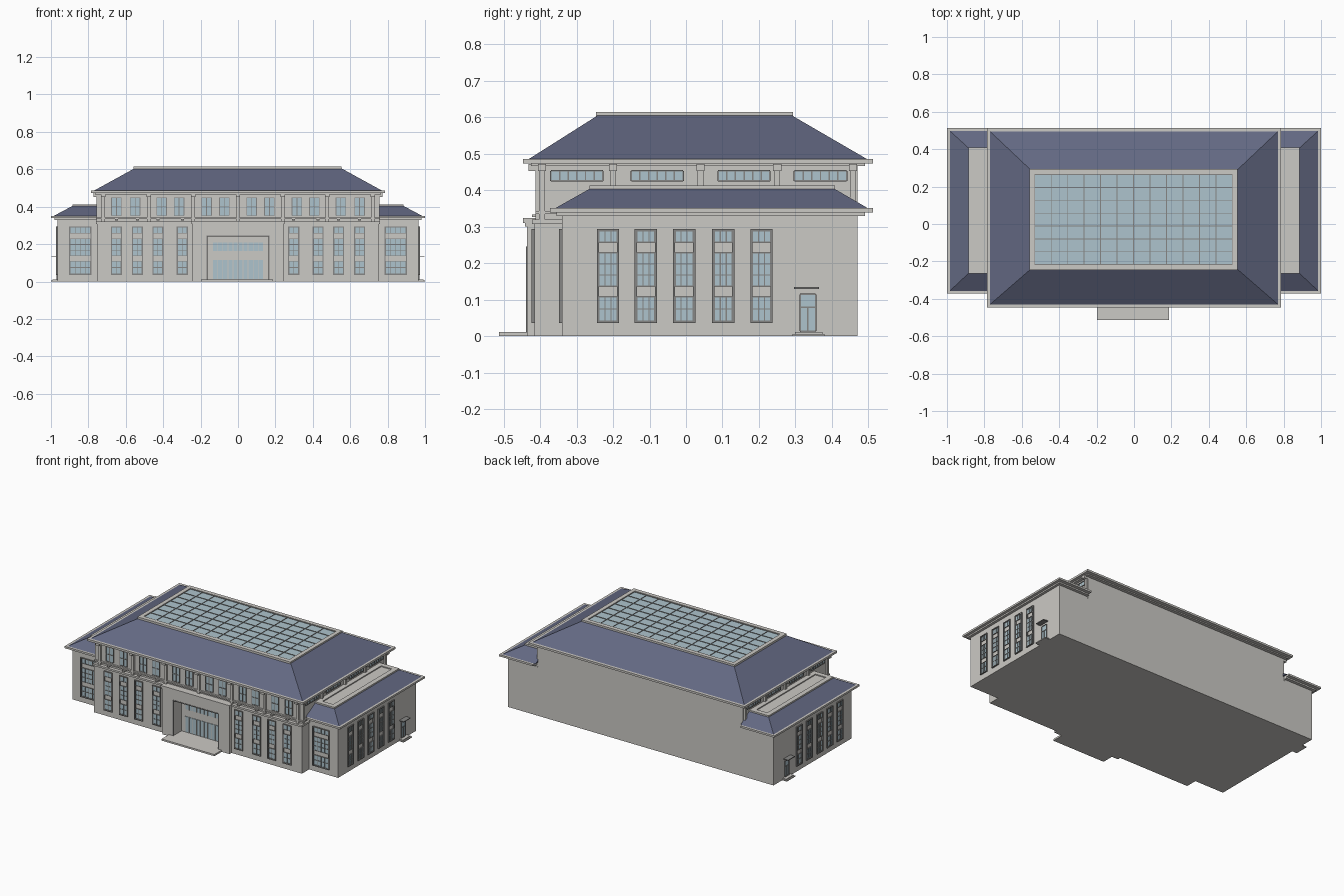
import bpy, bmesh

if "Cube" in bpy.data.objects:
    bpy.data.objects.remove(bpy.data.objects["Cube"])


def material(name, rgb):
    m = bpy.data.materials.new(name)
    m.diffuse_color = (*rgb, 1)
    m.use_nodes = True
    m.node_tree.nodes["Principled BSDF"].inputs["Base Color"].default_value = m.diffuse_color
    return m


WALL = material("pale stone", (0.60, 0.585, 0.555))
ROOF = material("slate blue", (0.125, 0.14, 0.225))
GLASS = material("pale blue glass", (0.42, 0.55, 0.61))
FRAME = material("grey frame", (0.24, 0.24, 0.235))


def finish(name, bm, mat):
    bmesh.ops.recalc_face_normals(bm, faces=bm.faces)
    me = bpy.data.meshes.new(name)
    bm.to_mesh(me)
    bm.free()
    me.materials.append(mat)
    bpy.context.collection.objects.link(bpy.data.objects.new(name, me))


def frustum_into(bm, low, z0, high, z1):
    """Rectangles given as (x0, x1, y0, y1)."""
    rings = []
    for (x0, x1, y0, y1), z in ((low, z0), (high, z1)):
        rings.append([bm.verts.new(p) for p in
                      ((x0, y0, z), (x1, y0, z), (x1, y1, z), (x0, y1, z))])
    a, b = rings
    bm.faces.new(a[::-1])
    bm.faces.new(b)
    for i in range(4):
        j = (i + 1) % 4
        bm.faces.new((a[i], a[j], b[j], b[i]))


def boxes(name, mat, items):
    bm = bmesh.new()
    for x0, x1, y0, y1, z0, z1 in items:
        r = (min(x0, x1), max(x0, x1), y0, y1)
        frustum_into(bm, r, z0, r, z1)
    finish(name, bm, mat)


def frustum(name, mat, low, z0, high, z1):
    bm = bmesh.new()
    frustum_into(bm, low, z0, high, z1)
    finish(name, bm, mat)


def arch(name, hw, top, ow, otop, y0, y1):
    """Wall with a doorway, extruded along y."""
    bm = bmesh.new()
    pts = [(-hw, 0), (-ow, 0), (-ow, otop), (ow, otop), (ow, 0), (hw, 0), (hw, top), (-hw, top)]
    f = bm.faces.new([bm.verts.new((x, y0, z)) for x, z in pts])
    ext = bmesh.ops.extrude_face_region(bm, geom=[f], use_keep_orig=True)
    bmesh.ops.translate(bm, vec=(0, y1 - y0, 0),
                        verts=[v for v in ext["geom"] if isinstance(v, bmesh.types.BMVert)])
    finish(name, bm, WALL)


def rim(x0, x1, y0, y1, w, z0, z1):
    return [(x0, x1, y0, y0 + w, z0, z1), (x0, x1, y1 - w, y1, z0, z1),
            (x0, x0 + w, y0 + w, y1 - w, z0, z1), (x1 - w, x1, y0 + w, y1 - w, z0, z1)]


# Wall planes: map (along, outward depth, height) to a box
def front(plane):
    return lambda u0, u1, d0, d1, z0, z1: (u0, u1, plane - d1, plane - d0, z0, z1)


def side(plane, s):
    return lambda u0, u1, d0, d1, z0, z1: (s * (plane + d0), s * (plane + d1), u0, u1, z0, z1)


glass, frame = [], []


def pane(put, c, w, z0, z1, cols, rows, t=0.004):
    """Glass plate with bars around and across."""
    glass.append(put(c - w / 2, c + w / 2, -0.003, 0.002, z0, z1))
    for i in range(cols + 1):
        u = c - w / 2 + w * i / cols
        frame.append(put(u - t / 2, u + t / 2, -0.003, 0.005, z0, z1))
    for j in range(rows + 1):
        z = z0 + (z1 - z0) * j / rows
        frame.append(put(c - w / 2, c + w / 2, -0.003, 0.005, z - t / 2, z + t / 2))


def tall_window(put, c, w, cols):
    """Three stacked panes inside one tall surround."""
    for z0, z1, rows in ((0.042, 0.108, 2), (0.138, 0.228, 3), (0.258, 0.289, 1)):
        pane(put, c, w - 0.012, z0, z1, cols, rows, 0.003)
    h = w / 2
    for u0, u1, z0, z1 in ((-h, -h + .006, .036, .294), (h - .006, h, .036, .294),
                           (-h, h, .036, .041), (-h, h, .289, .294)):
        frame.append(put(c + u0, c + u1, -0.003, 0.008, z0, z1))


# Main body
boxes("main_body", WALL, [(-.755, .755, -.35, .47, 0, .32)])
arch("main_front_wall", .755, .32, .165, .243, -.415, -.35)
boxes("upper_storey", WALL, [(-.745, .745, -.40, .47, .32, .472)])
boxes("storey_band", WALL, [(-.76, .76, -.422, -.34, .308, .32),
                            (-.758, .758, -.412, -.34, .335, .343)])

# Entrance portal, steps and glazed doors
arch("portal", .243, .30, .165, .243, -.436, -.415)
boxes("portal_cornice", WALL, [(-.247, .247, -.441, -.40, .30, .31),
                               (-.25, .25, -.447, -.40, .31, .324)])
boxes("portal_surround", FRAME, [(s * .163, s * .169, -.439, -.43, .012, .243) for s in (-1, 1)]
      + [(-.169, .169, -.439, -.43, .241, .246)])
boxes("entrance_step", WALL, [(-.197, .187, -.512, -.35, 0, .011)])
door = front(-.35)
for z0, z1 in ((.014, .115), (.163, .208)):
    glass.append(door(-.135, .135, -.003, .003, z0, z1))
boxes("door_mullions", WALL, [door(-.135 + .027 * i - .002, -.135 + .027 * i + .002, 0, .006, z0, z1)
                              for i in range(11) for z0, z1 in ((.014, .115), (.163, .208))])

# Front windows
for s in (-1, 1):
    for x in (.65, .538, .428, .298):
        tall_window(front(-.415), s * x, .06, 2)
    tall_window(front(-.34), s * .843, .12, 4)
    for x in (.65, .55, .408, .315, .168, .073):
        pane(front(-.40), s * x, .052, .352, .448, 2, 2)
boxes("keystones", WALL, [(s * x - .008, s * x + .008, -.422, -.40, .326, .334)
                          for s in (-1, 1) for x in (.65, .538, .428, .298)])

# Upper storey columns and brackets
cols, brackets = [], []
for x in (-.72, -.478, -.24, 0, .24, .478, .72):
    cols.append((x - .009, x + .009, -.413, -.39, .32, .472))
    brackets.append((x - .012, x + .012, -.432, -.39, .453, .472))
for s in (-1, 1):
    for y in (-.395, -.20, .04, .25, .458):
        cols.append((s * .74, s * .757, y - .008, y + .008, .32, .472))
        brackets.append((s * .74, s * .772, y - .011, y + .011, .453, .472))
boxes("upper_columns", WALL, cols)
boxes("eave_brackets", WALL, brackets)

# Side wings, mirrored
for s, tag in ((-1, "left"), (1, "right")):
    def span(a, b, s=s):
        return (min(s * a, s * b), max(s * a, s * b))
    boxes(tag + "_wing", WALL, [(*span(.755, .965), -.34, .47, 0, .337)])
    boxes(tag + "_wing_eaves", WALL, [(*span(.755, .982), -.355, .49, .33, .339),
                                      (*span(.755, 1.0), -.372, .512, .339, .351)])
    frustum(tag + "_wing_roof", ROOF, (*span(.745, .985), -.358, .498), .351,
            (*span(.745, .883), -.262, .405), .405)
    boxes(tag + "_wing_parapet", WALL, rim(*span(.745, .886), -.265, .408, .032, .403, .413)
          + [(*span(.745, .88), -.26, .40, .40, .4065)])
    wall = side(.965, s)
    for y in (-.214, -.11, -.005, .102, .207):
        tall_window(wall, y, .061, 3)
    for y0, y1 in ((-.37, -.228), (-.15, -.008), (.088, .23), (.297, .44)):
        pane(side(.745, s), (y0 + y1) / 2, y1 - y0, .426, .453, 6, 1)
    # Side door with step and canopy
    pane(wall, .334, .042, .014, .08, 2, 1)
    pane(wall, .334, .042, .08, .115, 1, 1)
    boxes(tag + "_door_step", WALL, [wall(.292, .38, -.002, .034, 0, .006),
                                     wall(.298, .374, -.002, .026, .006, .012)])
    boxes(tag + "_door_canopy", FRAME, [wall(.296, .365, -.002, .033, .130, .135)])

# Main roof with stepped eaves
boxes("main_eaves", WALL, [(-.765, .765, -.425, .49, .466, .473),
                           (-.785, .785, -.447, .513, .473, .486)])
frustum("main_roof", ROOF, (-.77, .77, -.43, .495), .486, (-.553, .553, -.242, .29), .605)
boxes("roof_cap", WALL, rim(-.558, .553, -.247, .293, .027, .602, .615)
      + [(-.55, .55, -.24, .285, .60, .607)])

# Skylight
x0, x1, y0, y1 = -.531, .526, -.217, .264
boxes("skylight_glass", GLASS, [(x0, x1, y0, y1, .605, .610)])
boxes("skylight_bars", FRAME,
      [(x0 + (x1 - x0) * i / 12 - .002, x0 + (x1 - x0) * i / 12 + .002, y0, y1, .606, .613)
       for i in range(13)]
      + [(x0, x1, y0 + (y1 - y0) * j / 7 - .002, y0 + (y1 - y0) * j / 7 + .002, .606, .613)
         for j in range(8)])

boxes("window_glass", GLASS, glass)
boxes("window_frames", FRAME, frame)
